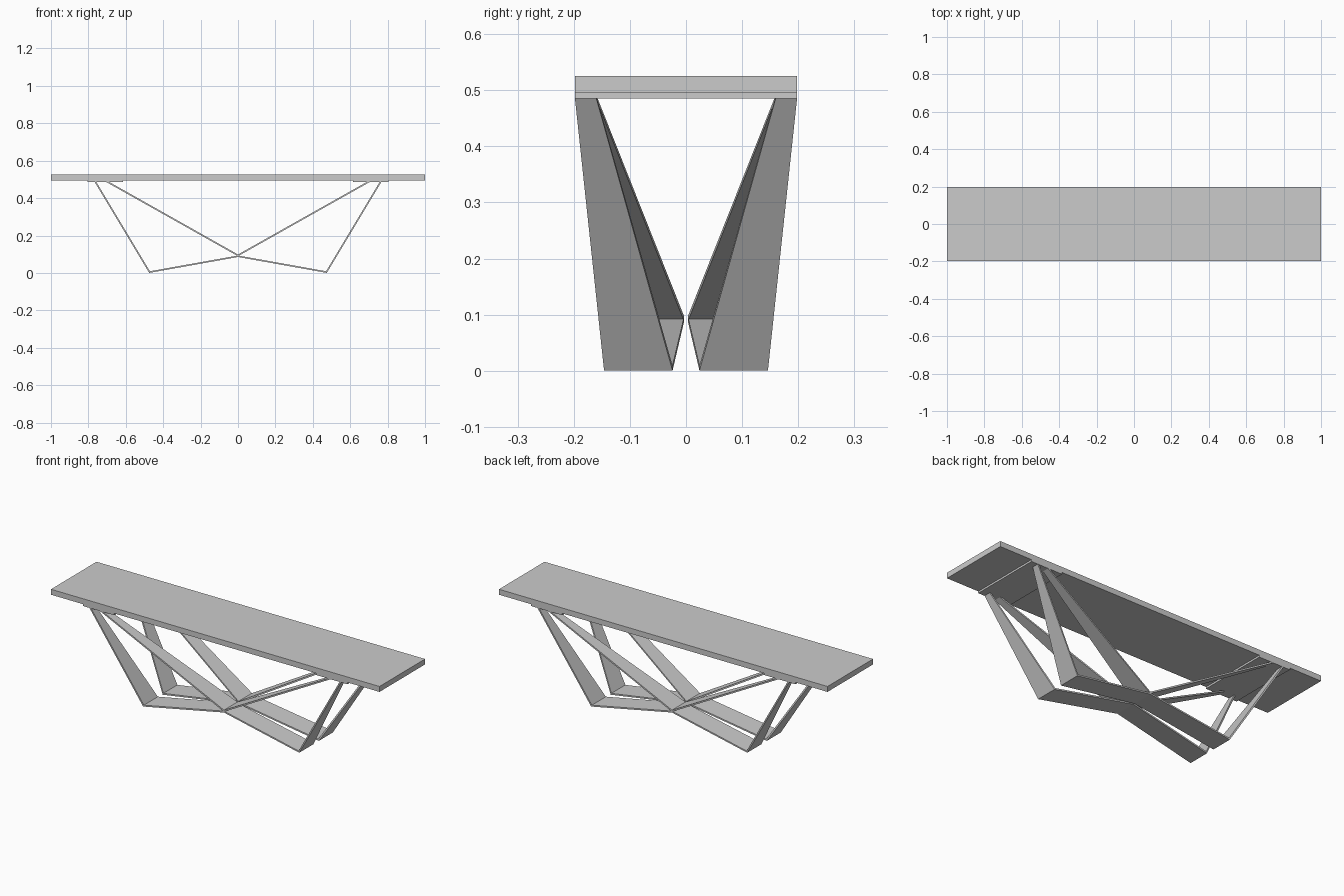
import bpy
import bmesh
from mathutils import Vector

cube = bpy.data.objects.get("Cube")
if cube:
    bpy.data.objects.remove(cube, do_unlink=True)

grey = bpy.data.materials.new("light_grey")
grey.use_nodes = True
grey.diffuse_color = (0.6, 0.6, 0.6, 1)
grey.node_tree.nodes["Principled BSDF"].inputs["Base Color"].default_value = (0.6, 0.6, 0.6, 1)


def finish(name, bm):
    bmesh.ops.recalc_face_normals(bm, faces=bm.faces)
    mesh = bpy.data.meshes.new(name)
    bm.to_mesh(mesh)
    bm.free()
    mesh.materials.append(grey)
    obj = bpy.data.objects.new(name, mesh)
    bpy.context.collection.objects.link(obj)
    return obj


def box(name, x0, x1, half_depth, z0, z1):
    bm = bmesh.new()
    bmesh.ops.create_cube(bm, size=1)
    for v in bm.verts:
        v.co = ((x0 + x1) / 2 + v.co.x * (x1 - x0), v.co.y * 2 * half_depth,
                (z0 + z1) / 2 + v.co.z * (z1 - z0))
    return finish(name, bm)


def ribbon(name, stations, side, thickness=0.008):
    """Mitred flat bar through stations of (x, z, inner y, outer y)."""
    bm = bmesh.new()
    pts = [Vector((s[0], s[1])) for s in stations]
    dirs = [(b - a).normalized() for a, b in zip(pts, pts[1:])]
    rings = []
    for i, (x, z, y_in, y_out) in enumerate(stations):
        before, after = dirs[max(i - 1, 0)], dirs[min(i, len(dirs) - 1)]
        normal = Vector((-before.y - after.y, before.x + after.x)).normalized()
        miter = normal / normal.dot(Vector((-after.y, after.x))) * thickness / 2
        rings.append([bm.verts.new((x + k * miter.x, side * y, z + k * miter.y))
                      for k, y in ((1, y_in), (1, y_out), (-1, y_out), (-1, y_in))])
    for a, b in zip(rings, rings[1:]):
        for j in range(4):
            k = (j + 1) % 4
            bm.faces.new((a[j], a[k], b[k], b[j]))
    bm.faces.new(rings[0])
    bm.faces.new(rings[-1])
    return finish(name, bm)


# Table top and the two mounting plates beneath it
box("table_top", -1, 1, 0.198, 0.495, 0.525)
box("left_mounting_plate", 0.615, 0.805, 0.198, 0.485, 0.495)
box("right_mounting_plate", -0.805, -0.615, 0.198, 0.485, 0.495)

# Tapered bars: outer legs joined along the floor, and a V brace to the middle
for label, side in (("front", -1), ("back", 1)):
    top = (0.16, 0.198)
    foot = (0.024, 0.146)
    middle = (0.004, 0.122)
    ribbon(label + "_leg_frame",
           [(-0.763, 0.488, *top), (-0.473, 0.0045, *foot), (0, 0.089, *middle),
            (0.473, 0.0045, *foot), (0.763, 0.488, *top)], side)
    ribbon(label + "_v_brace",
           [(-0.7, 0.488, *top), (0, 0.094, *middle), (0.7, 0.488, *top)], side)
